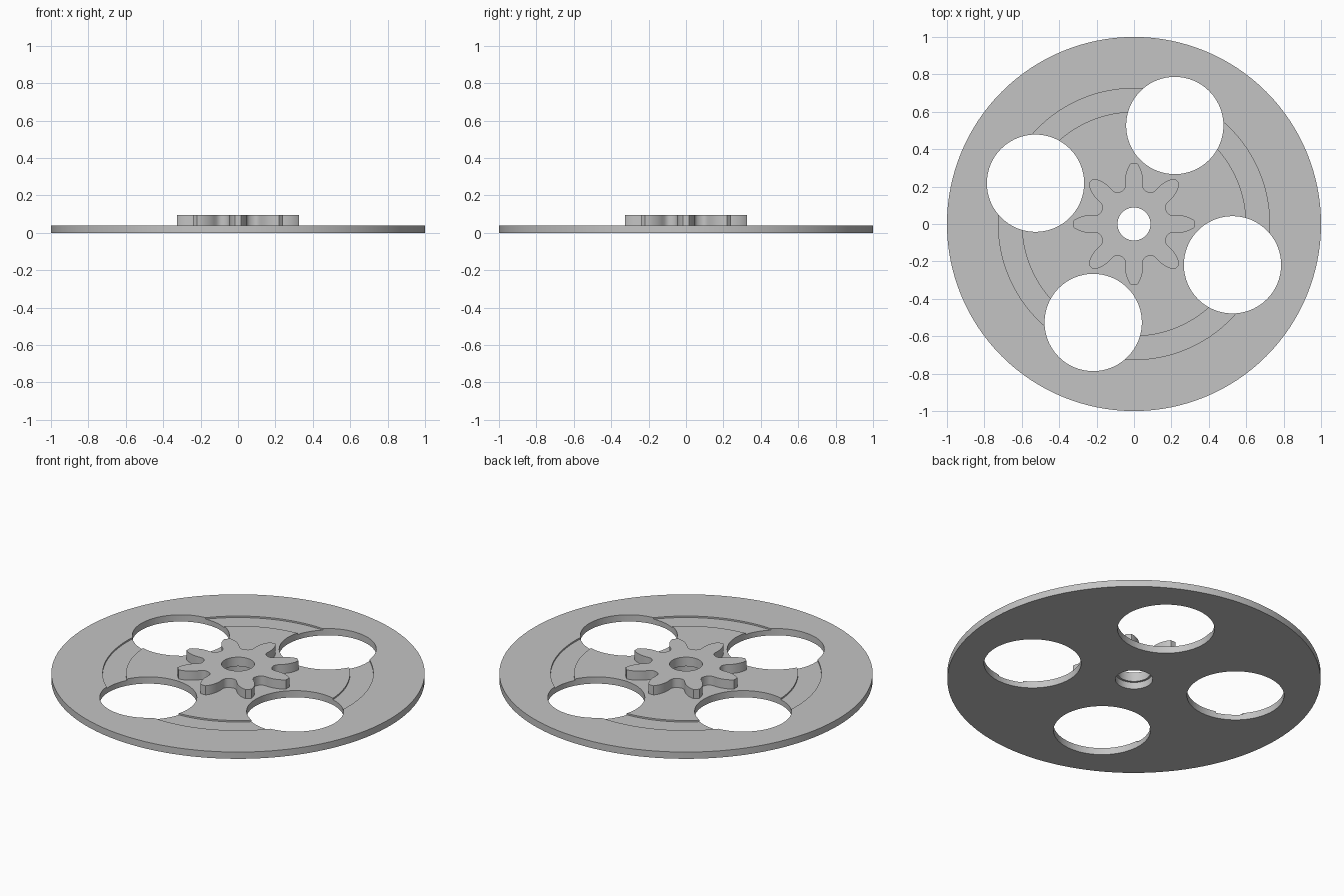
import bpy, bmesh, math
from math import cos, sin, radians, tau

if "Cube" in bpy.data.objects:
    bpy.data.objects.remove(bpy.data.objects["Cube"])

grey = bpy.data.materials.new("plain_grey")
grey.diffuse_color = (0.55, 0.55, 0.55, 1)
grey.use_nodes = True
grey.node_tree.nodes["Principled BSDF"].inputs["Base Color"].default_value = grey.diffuse_color


def finish(name, bm):
    bmesh.ops.recalc_face_normals(bm, faces=bm.faces)
    me = bpy.data.meshes.new(name)
    bm.to_mesh(me)
    bm.free()
    ob = bpy.data.objects.new(name, me)
    bpy.context.collection.objects.link(ob)
    me.materials.append(grey)
    return ob


def skin(bm, loops):
    """Join closed rings of equal length into a closed tube."""
    for a, b in zip(loops, loops[1:] + loops[:1]):
        n = len(a)
        for i in range(n):
            j = (i + 1) % n
            bm.faces.new((a[i], a[j], b[j], b[i]))


def smooth(ob):
    bpy.ops.object.select_all(action='DESELECT')
    ob.select_set(True)
    bpy.context.view_layer.objects.active = ob
    bpy.ops.object.shade_smooth_by_angle(angle=radians(30))


# Disc: lathed profile with bore and a shallow ring groove on top
T, GROOVE = 0.04, 0.031
profile = [(0.1, 0), (1, 0), (1, T), (0.725, T), (0.725, GROOVE),
           (0.6, GROOVE), (0.6, T), (0.1, T)]
SEG = 128
bm = bmesh.new()
skin(bm, [[bm.verts.new((r * cos(tau * i / SEG), r * sin(tau * i / SEG), z))
           for i in range(SEG)] for r, z in profile])
disc = finish("disc", bm)

# Four round windows cut through the disc
bm = bmesh.new()
for k in range(4):
    a = radians(67.5 + 90 * k)
    ret = bmesh.ops.create_cone(bm, cap_ends=True, segments=96,
                                radius1=0.26, radius2=0.26, depth=0.4)
    bmesh.ops.translate(bm, verts=ret["verts"],
                        vec=(0.57 * cos(a), 0.57 * sin(a), 0))
cutter = finish("window_cutter", bm)
cutter.hide_render = True
mod = disc.modifiers.new("windows", 'BOOLEAN')
mod.operation = 'DIFFERENCE'
mod.solver = 'EXACT'
mod.object = cutter
bpy.context.view_layer.objects.active = disc
bpy.ops.object.modifier_apply(modifier=mod.name)
bpy.data.objects.remove(cutter)
smooth(disc)

# Gear: half-tooth outline (radius, degrees from tooth centre), mirrored
half = [(0.326, 2.8), (0.317, 4.2), (0.305, 5.8), (0.29, 7.5), (0.27, 9.3),
        (0.25, 10.8), (0.232, 11.6), (0.215, 12.2), (0.203, 13.4),
        (0.194, 15.4), (0.189, 18.2), (0.187, 22.5)]
tooth = [(r, -a) for r, a in reversed(half[:-1])] + half
outline = [(r, radians(a + 45 * k)) for k in range(8) for r, a in tooth]
bore = [(0.088, a) for _, a in outline]
bm = bmesh.new()
skin(bm, [[bm.verts.new((r * cos(a), r * sin(a), z)) for r, a in ring]
          for ring, z in ((bore, T), (outline, T), (outline, 0.094), (bore, 0.094))])
smooth(finish("gear", bm))
